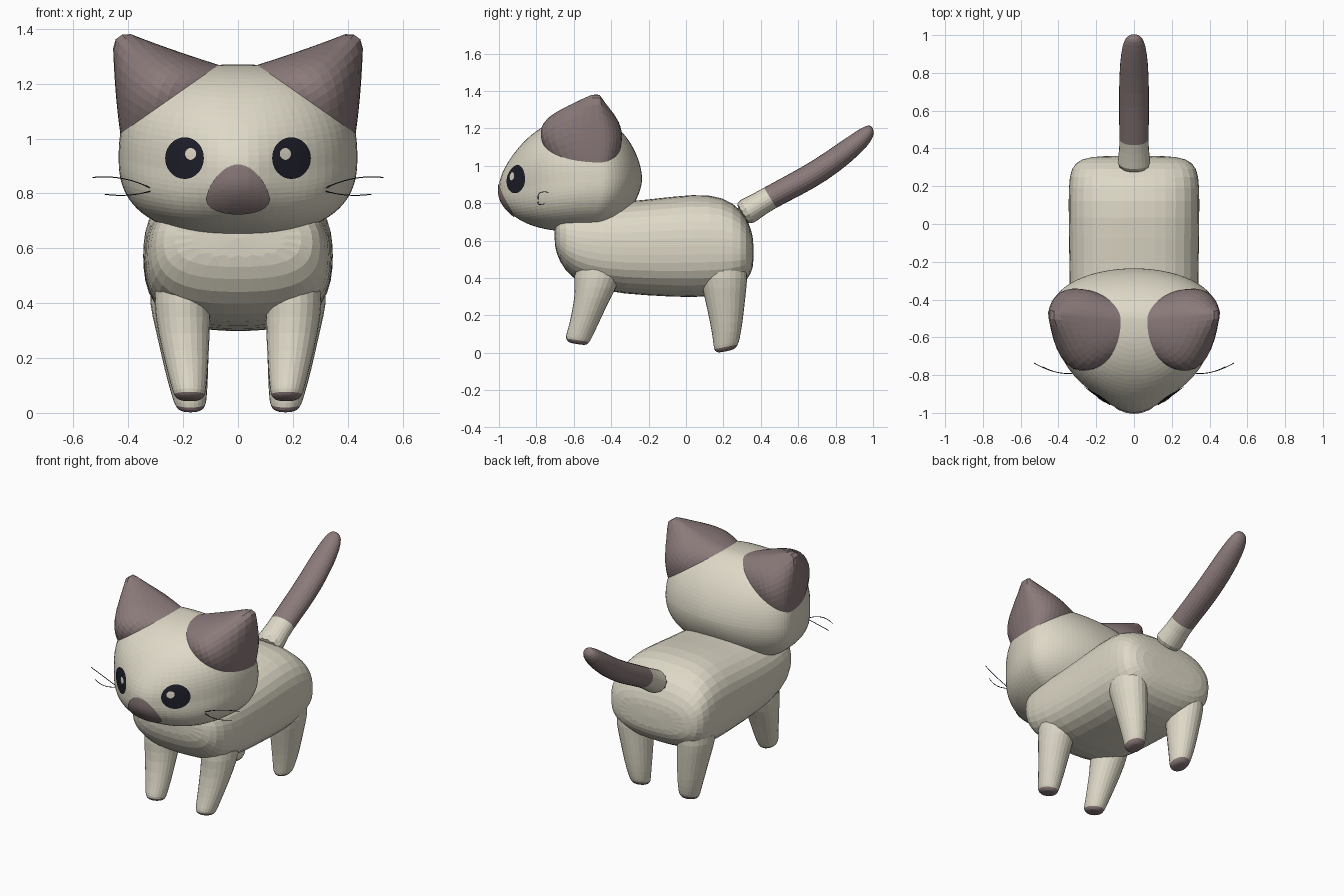
import bpy, bmesh
from math import sin, cos, pi, sqrt, exp
from mathutils import Vector
from mathutils.bvhtree import BVHTree

cube = bpy.data.objects.get("Cube")
if cube:
    bpy.data.objects.remove(cube, do_unlink=True)


def material(name, rgb):
    mat = bpy.data.materials.new(name)
    mat.use_nodes = True
    mat.diffuse_color = (*rgb, 1)
    mat.node_tree.nodes["Principled BSDF"].inputs["Base Color"].default_value = (*rgb, 1)
    return mat


cream = material("cream fur", (.73, .69, .57))
mauve = material("mauve fur", (.26, .195, .195))
black = material("eye black", (.013, .013, .023))


def add_mesh(name, bm, mats):
    bmesh.ops.recalc_face_normals(bm, faces=bm.faces)
    mesh = bpy.data.meshes.new(name)
    bm.to_mesh(mesh)
    obj = bpy.data.objects.new(name, mesh)
    for mat in mats:
        mesh.materials.append(mat)
    bpy.context.collection.objects.link(obj)
    return obj


def loft(name, rings, sides, power=2, dark_from=99):
    """Skin rings of (centre, half-axis u, half-axis v); later rings may be mauve."""
    bm = bmesh.new()
    loops = []
    for centre, u, v in rings:
        loop = []
        for i in range(sides):
            a = 2 * pi * (i + .5) / sides
            c, s = cos(a), sin(a)
            k = (abs(c) ** power + abs(s) ** power) ** (-1 / power)
            loop.append(bm.verts.new(Vector(centre) + Vector(u) * c * k + Vector(v) * s * k))
        loops.append(loop)
    for j in range(len(loops) - 1):
        for i in range(sides):
            n = (i + 1) % sides
            face = bm.faces.new((loops[j][i], loops[j][n], loops[j + 1][n], loops[j + 1][i]))
            face.material_index = int(j >= dark_from)
    bm.faces.new(loops[0])
    bm.faces.new(loops[-1]).material_index = int(dark_from < 99)
    obj = add_mesh(name, bm, [cream, mauve])
    rounding = obj.modifiers.new("rounding", "SUBSURF")
    rounding.levels = rounding.render_levels = 1


# Body: rounded box sections along y as (y, bottom, top, half width)
body = [(-.705, .575, .70, .19), (-.68, .49, .76, .28), (-.61, .39, .79, .322),
        (-.45, .325, .80, .34), (-.2, .305, .818, .343), (.05, .293, .852, .347),
        (.2, .308, .835, .347), (.3, .355, .765, .336), (.347, .42, .67, .28),
        (.362, .47, .60, .18)]
loft("body", [((0, y, (lo + hi) / 2), (w, 0, 0), (0, 0, (hi - lo) / 2))
              for y, lo, hi, w in body], 20, power=3)

# Tail: flattened tube rising to the back, mauve beyond its root
tail = [(.29, .735, .105), (.36, .775, .083), (.44, .825, .08), (.58, .897, .083),
        (.72, .975, .083), (.86, 1.078, .078), (.95, 1.152, .063), (.985, 1.187, .045),
        (.998, 1.202, .02)]
slope = Vector((0, -.52, .85))
loft("tail", [((0, y, z), (r, 0, 0), slope * r * .82) for y, z, r in tail], 12, dark_from=2)

# Legs: rings as (z, x, y, half width, half depth), with tilted mauve soles
front_leg = [(.5, .2, -.46, .11, .145), (.4, .203, -.47, .108, .132), (.3, .198, -.497, .1, .1),
             (.15, .184, -.547, .077, .08), (.09, .179, -.572, .065, .071),
             (.066, .177, -.58, .06, .066), (.05, .176, -.58, .047, .052),
             (.046, .176, -.58, .028, .03)]
back_leg = [(.5, .215, .2, .11, .14), (.4, .217, .202, .112, .132), (.3, .203, .208, .1, .115),
            (.15, .187, .217, .083, .088), (.06, .177, .217, .066, .073),
            (.03, .174, .214, .06, .067), (.012, .173, .212, .046, .052),
            (.007, .173, .212, .028, .03)]
for label, side in (("left", 1), ("right", -1)):
    for name, rings, tilt in (("front_leg", front_leg, -.15), ("back_leg", back_leg, .2)):
        loft(f"{label}_{name}",
             [((x * side, y, z), (rx, 0, 0), (0, ry, ry * tilt * (z < .1)))
              for z, x, y, rx, ry in rings], 12, dark_from=5)


# Head: sphere reshaped into a wide skull with a small pointed muzzle
def skull(p):
    r = (abs(p.x) ** 2.5 + abs(p.z) ** 2.5) ** .4
    power = 2.2 if p.y < 0 else 2
    q = p * (abs(p.y) ** power + r ** power) ** (-1 / power)
    x, ahead = q.x * .435, max(-q.y, 0)
    muzzle = .07 * ahead * exp(-(x ** 2 + (q.z * .3) ** 2) / .029)
    y = q.y * (.48 if q.y < 0 else .215) - .45 - .06 * abs(q.z) ** 1.5 - muzzle
    return Vector((x, y, .93 - .06 * ahead ** 2 + q.z * (.34 if q.z > 0 else .285)))


bm = bmesh.new()
bmesh.ops.create_uvsphere(bm, u_segments=72, v_segments=48, radius=1)
for v in bm.verts:
    v.co = skull(v.co)

# Ears: cut off a cap on each side and draw it out to a blunt cone
for side in (1, -1):
    normal = Vector((.573 * side, 0, .819))
    base = Vector((.44 * side, 0, 1.01))
    bmesh.ops.bisect_plane(bm, geom=bm.verts[:] + bm.edges[:] + bm.faces[:],
                           plane_co=base, plane_no=normal, dist=1e-5)
    for f in bm.faces:
        if (f.calc_center_median() - base).dot(normal) > 0:
            f.material_index = 1
    cap = [(v, (v.co - base).dot(normal)) for v in bm.verts]
    cap = [(v, h) for v, h in cap if h > 1e-4]
    apex, top = max(cap, key=lambda item: item[1])
    middle = apex.co.y
    tip = Vector((.423 * side, -.475, 1.378))
    pull = tip - (apex.co - normal * top)
    for v, h in cap:
        rise = min((1 - sqrt(max(1 - h / top, 0))) / .88, 1)
        bulge = (v.co.y - middle) * .35 * sin(pi * rise)
        v.co += pull * rise - normal * h + Vector((0, bulge, 0))
face_surface = BVHTree.FromBMesh(bm)
add_mesh("head", bm, [cream, mauve])


# Face markings: thin plates laid onto the head
def plate(name, outline, centre, mat, lift, rings=8, sides=40):
    bm = bmesh.new()

    def point(x, z):
        hit, normal, _, _ = face_surface.ray_cast(Vector((x, -2, z)), Vector((0, 1, 0)))
        if normal.y > 0:
            normal = -normal
        return bm.verts.new(hit + normal * lift)

    middle = point(*centre)
    inner = None
    for j in range(1, rings + 1):
        loop = []
        for i in range(sides):
            dx, dz = outline(2 * pi * i / sides)
            loop.append(point(centre[0] + dx * j / rings, centre[1] + dz * j / rings))
        for i in range(sides):
            n = (i + 1) % sides
            if inner:
                bm.faces.new((inner[i], inner[n], loop[n], loop[i]))
            else:
                bm.faces.new((middle, loop[n], loop[i]))
        inner = loop
    obj = add_mesh(name, bm, [mat])
    # keep the plate facing forward
    if sum(f.normal.y for f in obj.data.polygons) > 0:
        obj.data.flip_normals()


def oval(rx, rz):
    return lambda a: (rx * cos(a), rz * sin(a))


def nose_shape(a):
    s = sin(a)
    return .111 * cos(a) * (1 - .25 * s), s * (.108 if s > 0 else .07)


plate("nose", nose_shape, (0, .797), mauve, .005, rings=12)


def whisker(name, points):
    curve = bpy.data.curves.new(name, "CURVE")
    curve.dimensions = "3D"
    curve.bevel_depth = .002
    curve.bevel_resolution = 1
    spline = curve.splines.new("NURBS")
    spline.points.add(len(points) - 1)
    for target, p in zip(spline.points, points):
        target.co = (*p, 1)
    spline.order_u = 3
    spline.use_endpoint_u = True
    curve.materials.append(black)
    bpy.context.collection.objects.link(bpy.data.objects.new(name, curve))


# Eyes with highlights, and two whiskers on each cheek
for label, side in (("left", 1), ("right", -1)):
    plate(f"{label}_eye", oval(.07, .075), (.192 * side, .928), black, .005)
    plate(f"{label}_eye_highlight", oval(.02, .021), (.168 * side, .943), cream, .009, rings=3)
    whisker(f"{label}_upper_whisker", [(x * side, y, z) for x, y, z in
                                       ((.32, -.79, .82), (.42, -.80, .87), (.53, -.735, .858))])
    whisker(f"{label}_lower_whisker", [(x * side, y, z) for x, y, z in
                                       ((.32, -.79, .808), (.40, -.80, .785), (.485, -.755, .797))])
